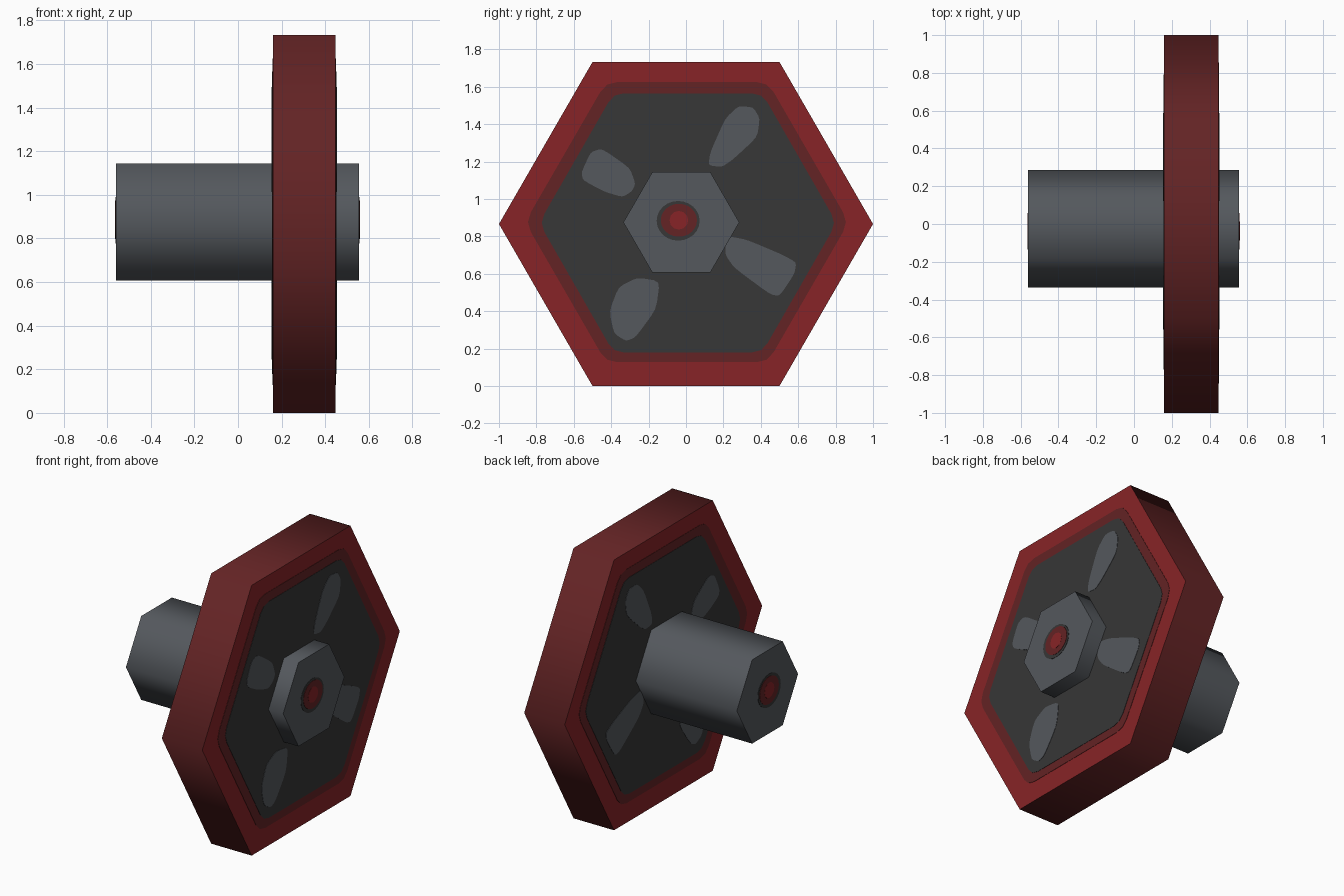
import bpy, bmesh, math

if "Cube" in bpy.data.objects:
    bpy.data.objects.remove(bpy.data.objects["Cube"])


def material(name, rgb):
    m = bpy.data.materials.new(name)
    m.diffuse_color = (*rgb, 1)
    m.use_nodes = True
    m.node_tree.nodes["Principled BSDF"].inputs["Base Color"].default_value = m.diffuse_color
    return m


RED = material("red", (0.245, 0.0175, 0.02))
DARK_RED = material("dark_red", (0.125, 0.017, 0.018))
CHARCOAL = material("charcoal", (0.038, 0.038, 0.038))
GREY = material("grey", (0.089, 0.098, 0.11))


def prism(name, pts, x0, x1, side, cap=None):
    """Extrude a (y, z) outline along x; smooth sides, sharp flat caps."""
    bm = bmesh.new()
    a = [bm.verts.new((x0, y, z)) for y, z in pts]
    b = [bm.verts.new((x1, y, z)) for y, z in pts]
    n = len(pts)
    caps = [bm.faces.new(a), bm.faces.new(b)]
    for i in range(n):
        j = (i + 1) % n
        bm.faces.new((a[i], a[j], b[j], b[i])).smooth = True
    for f in caps:
        f.material_index = 1 if cap else 0
        for e in f.edges:
            e.smooth = False
    bmesh.ops.recalc_face_normals(bm, faces=bm.faces[:])
    me = bpy.data.meshes.new(name)
    bm.to_mesh(me)
    bm.free()
    me.materials.append(side)
    if cap:
        me.materials.append(cap)
    ob = bpy.data.objects.new(name, me)
    bpy.context.collection.objects.link(ob)
    return ob


def ngon(n, ry, rz, cy, cz):
    return [(cy + ry * math.cos(2 * math.pi * i / n),
             cz + rz * math.sin(2 * math.pi * i / n)) for i in range(n)]


def rounded(pts, t):
    """Replace each corner by a short three-point curve."""
    out, n = [], len(pts)
    for i, p in enumerate(pts):
        q, r = pts[i - 1], pts[(i + 1) % n]
        a = [p[k] + (q[k] - p[k]) * t for k in (0, 1)]
        b = [p[k] + (r[k] - p[k]) * t for k in (0, 1)]
        m = [p[k] * 0.5 + (a[k] + b[k]) * 0.25 for k in (0, 1)]
        out += [a, m, b]
    return out


CZ = 0.866
W0, W1 = 0.16, 0.447      # wheel faces
H0, H1 = -0.56, 0.555     # hub ends

# Hexagonal wheel and hub
prism("wheel_tyre", ngon(6, 1, 1, 0, CZ), W0, W1, DARK_RED, RED)
prism("hub", ngon(6, 0.31, 0.31, -0.025, 0.875), H0, H1, GREY)


def plates(name, pts, x0, x1, t, mat):
    """Matching thin plates on both end faces."""
    prism(name + "_inner", pts, x0 - t, x0 + 0.001, mat)
    prism(name + "_outer", pts, x1 - 0.001, x1 + t, mat)


# Painted band and dark disc
plates("rim_band", rounded(ngon(6, 0.865, 0.865, 0.005, 0.876), 0.07), W0, W1, 0.002, DARK_RED)
plates("wheel_disc", rounded(ngon(6, 0.795, 0.80, 0.01, 0.872), 0.07), W0, W1, 0.004, CHARCOAL)

# Four irregular spoke patches
patches = [
    [(.13, 1.25), (.12, 1.18), (.19, 1.17), (.25, 1.21), (.38, 1.33),
     (.395, 1.43), (.36, 1.49), (.28, 1.497), (.21, 1.43)],
    [(-.56, 1.14), (-.55, 1.10), (-.44, 1.04), (-.34, 1.01), (-.29, 1.04),
     (-.27, 1.08), (-.30, 1.165), (-.45, 1.27), (-.51, 1.25)],
    [(.21, .79), (.21, .70), (.26, .63), (.45, .49), (.50, .48),
     (.58, .60), (.59, .66), (.52, .70), (.33, .78), (.25, .797)],
    [(-.26, .58), (-.36, .53), (-.41, .40), (-.385, .28), (-.32, .24),
     (-.27, .26), (-.16, .41), (-.14, .56)],
]
for i, p in enumerate(patches):
    plates(f"spoke_patch_{i + 1}", rounded(p, 0.25), W0, W1, 0.006, GREY)

# Axle mark on each hub end
plates("axle_ring", ngon(24, 0.115, 0.106, -0.042, 0.883), H0, H1, 0.002, CHARCOAL)
plates("axle_dot", ngon(24, 0.097, 0.088, -0.038, 0.886), H0, H1, 0.004, DARK_RED)
plates("axle_centre", ngon(12, 0.05, 0.05, -0.038, 0.886), H0, H1, 0.005, RED)
